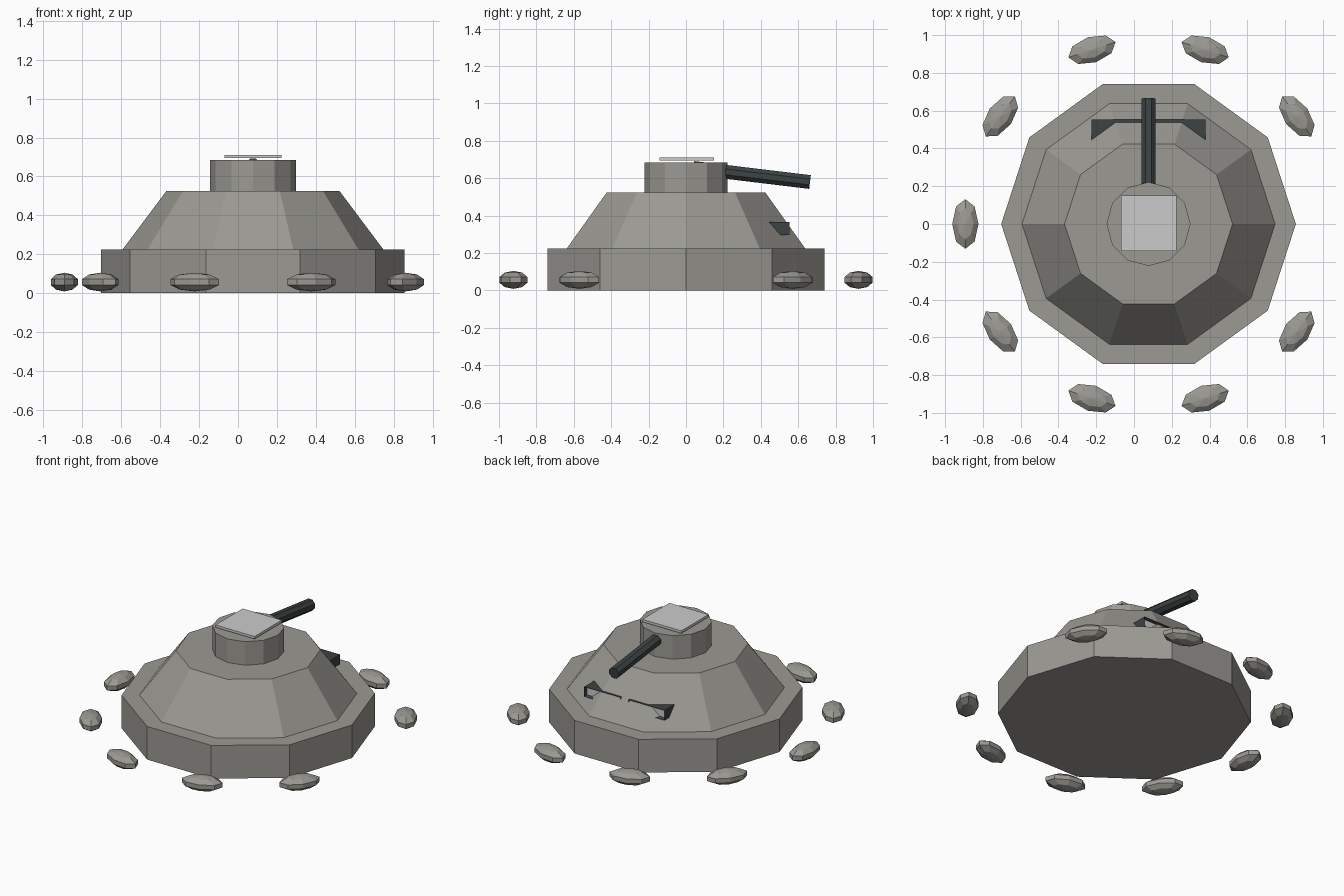
import bpy, bmesh, math
from mathutils import Matrix, Vector

cube = bpy.data.objects.get("Cube")
if cube:
    bpy.data.objects.remove(cube, do_unlink=True)

CX = 0.077  # axis of the bunker


def material(name, rgb):
    m = bpy.data.materials.new(name)
    m.use_nodes = True
    m.diffuse_color = (*rgb, 1)
    bsdf = m.node_tree.nodes["Principled BSDF"]
    bsdf.inputs["Base Color"].default_value = (*rgb, 1)
    bsdf.inputs["Roughness"].default_value = 0.9
    return m


stone = material("warm_grey_stone", (0.33, 0.32, 0.29))
dark = material("dark_gunmetal", (0.045, 0.054, 0.057))
pale = material("pale_grey", (0.6, 0.6, 0.6))


def finish(name, bm, *mats):
    mesh = bpy.data.meshes.new(name)
    bmesh.ops.recalc_face_normals(bm, faces=bm.faces)
    bm.to_mesh(mesh)
    bm.free()
    for m in mats:
        mesh.materials.append(m)
    obj = bpy.data.objects.new(name, mesh)
    bpy.context.collection.objects.link(obj)
    return obj


def frustum(name, sides, r1, r2, z1, z2, mat):
    bm = bmesh.new()
    turn = Matrix.Translation((CX, 0, (z1 + z2) / 2)) @ Matrix.Rotation(math.pi / 2, 4, "Z")
    bmesh.ops.create_cone(bm, cap_ends=True, segments=sides, radius1=r1,
                          radius2=r2, depth=z2 - z1, matrix=turn)
    return finish(name, bm, mat)


def box(name, lo, hi, mat):
    lo, hi = Vector(lo), Vector(hi)
    bm = bmesh.new()
    place = Matrix.Translation((lo + hi) / 2) @ Matrix.Diagonal((*(hi - lo), 1))
    bmesh.ops.create_cube(bm, size=1, matrix=place)
    return finish(name, bm, mat)


# Bunker body and turret
frustum("base_wall", 10, 0.78, 0.78, 0, 0.225, stone)
frustum("sloped_roof", 10, 0.67, 0.445, 0.225, 0.525, stone)
frustum("turret", 12, 0.222, 0.222, 0.525, 0.685, stone)
box("hatch_plate", (CX - 0.147, -0.142, 0.694), (CX + 0.147, 0.15, 0.711), pale)

# Gun barrel, tilted slightly down
start, end = Vector((CX, 0.04, 0.655)), Vector((CX, 0.663, 0.58))
bm = bmesh.new()
aim = (end - start).to_track_quat("Z", "Y").to_matrix().to_4x4()
bmesh.ops.create_cone(bm, cap_ends=True, segments=8, radius1=0.04, radius2=0.04,
                      depth=(end - start).length,
                      matrix=Matrix.Translation((start + end) / 2) @ aim
                      @ Matrix.Rotation(math.pi / 8, 4, "Z"))
finish("gun_barrel", bm, dark)

# Viewing slits: dark hoods with a recessed pale pane
for side, label in ((-1, "right"), (1, "left")):
    xs = sorted((CX + side * 0.03, CX + side * 0.302))
    hood = box(label + "_viewing_slit", (xs[0], 0.42, 0.298), (xs[1], 0.553, 0.365), dark)
    hood.data.materials.append(pale)
    bm = bmesh.new()
    bm.from_mesh(hood.data)
    front = [f for f in bm.faces if f.normal.y > 0.9]
    bmesh.ops.inset_region(bm, faces=front, thickness=0.01, depth=-0.02)
    front[0].material_index = 1
    bm.to_mesh(hood.data)
    bm.free()

# Ring of faceted boulders, with a gap on the left side
for i in range(1, 10):
    a = i * math.tau / 10
    place = (Matrix.Translation((CX + 0.97 * math.cos(a), 0.97 * math.sin(a), 0.057))
             @ Matrix.Rotation(a, 4, "Z") @ Matrix.Diagonal((0.073, 0.138, 0.048, 1)))
    bm = bmesh.new()
    bmesh.ops.create_uvsphere(bm, u_segments=8, v_segments=5, radius=1, matrix=place)
    finish(f"boulder_{i}", bm, stone)
